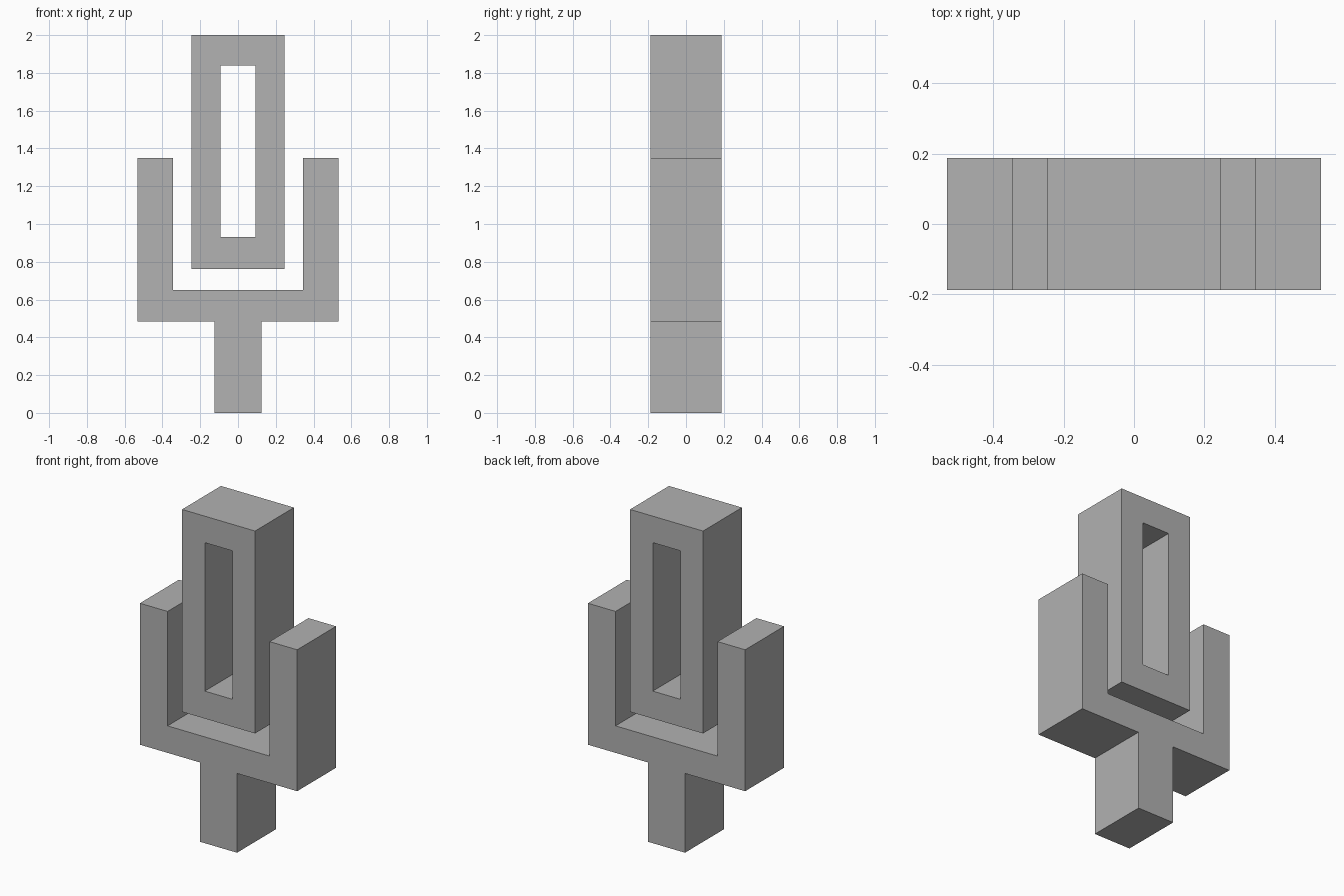
import bpy
import bmesh
from math import radians
from mathutils import Matrix

cube = bpy.data.objects.get("Cube")
if cube:
    bpy.data.objects.remove(cube, do_unlink=True)

HALF_DEPTH = 0.188

grey = bpy.data.materials.new("plain grey")
grey.use_nodes = True
colour = (0.445, 0.445, 0.445, 1)
grey.diffuse_color = colour
grey.node_tree.nodes["Principled BSDF"].inputs["Base Color"].default_value = colour


def mirrored(half):
    """Complete a right-hand outline with its left-hand mirror image."""
    return half + [(-x, z) for x, z in reversed(half)]


def slab(name, outlines):
    """Extrude closed x-z outlines through the depth; inner outlines become holes."""
    curve = bpy.data.curves.new(name + "_profile", "CURVE")
    curve.dimensions = "2D"
    curve.fill_mode = "BOTH"
    curve.extrude = HALF_DEPTH
    for points in outlines:
        spline = curve.splines.new("POLY")
        spline.points.add(len(points) - 1)
        for point, (x, z) in zip(spline.points, points):
            point.co = (x, z, 0, 1)
        spline.use_cyclic_u = True

    helper = bpy.data.objects.new(name + "_helper", curve)
    bpy.context.collection.objects.link(helper)
    bpy.context.view_layer.update()
    evaluated = helper.evaluated_get(bpy.context.evaluated_depsgraph_get())
    mesh = bpy.data.meshes.new_from_object(evaluated)
    bpy.data.objects.remove(helper, do_unlink=True)
    bpy.data.curves.remove(curve)

    # Stand the slab upright and weld its caps to its walls
    bm = bmesh.new()
    bm.from_mesh(mesh)
    bm.transform(Matrix.Rotation(radians(90), 4, "X"))
    bmesh.ops.remove_doubles(bm, verts=bm.verts, dist=0.0001)
    bmesh.ops.recalc_face_normals(bm, faces=bm.faces)
    for face in bm.faces:
        face.smooth = False
    bm.to_mesh(mesh)
    bm.free()
    mesh.name = name
    mesh.materials.clear()
    mesh.materials.append(grey)
    obj = bpy.data.objects.new(name, mesh)
    bpy.context.collection.objects.link(obj)


# Stem with a U-shaped cradle on top
slab("forked_base", [mirrored([
    (0.125, 0), (0.125, 0.485), (0.532, 0.485),
    (0.532, 1.35), (0.345, 1.35), (0.345, 0.65),
])])

# Tall rectangular frame floating inside the cradle
slab("upright_frame", [
    mirrored([(0.247, 0.762), (0.247, 2)]),
    mirrored([(0.093, 0.93), (0.093, 1.838)]),
])
